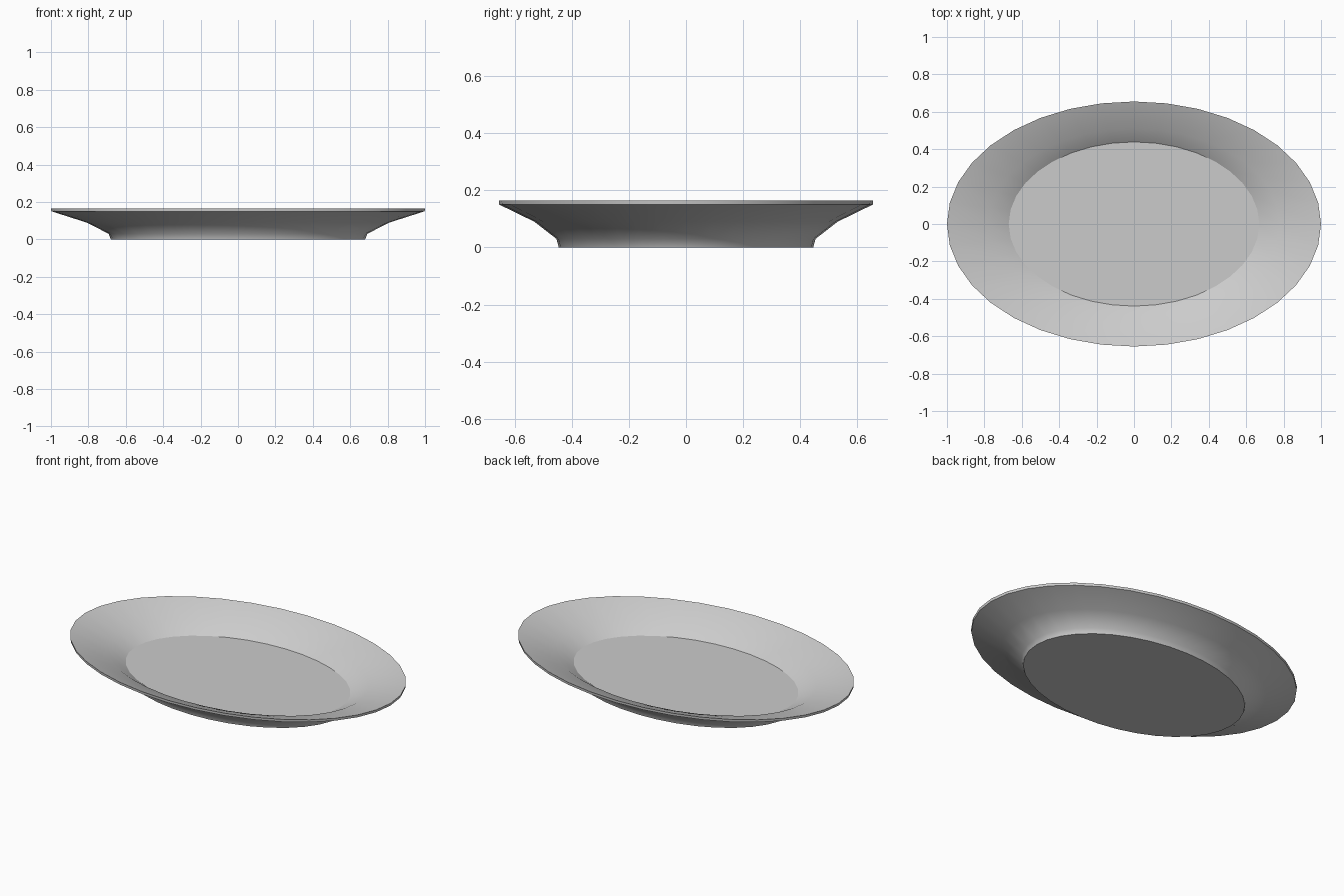
import bpy, bmesh, math

cube = bpy.data.objects.get("Cube")
if cube:
    bpy.data.objects.remove(cube, do_unlink=True)

SIDES = 36
RATIO = 0.655   # depth / width of the oval

# Cross-section from the underside, round the rim, to the dish floor:
# (half-width, height, sharp edge ring)
PROFILE = [
    (0.68, 0.0, True),
    (0.692, 0.03, False),
    (0.81, 0.09, False),
    (0.998, 0.15, True),
    (1.0, 0.165, True),
    (0.778, 0.107, False),
    (0.67, 0.052, True),
]

# Plain glaze
glaze = bpy.data.materials.new("light_grey_glaze")
glaze.use_nodes = True
colour = (0.6, 0.6, 0.6, 1.0)
glaze.diffuse_color = colour
glaze.node_tree.nodes["Principled BSDF"].inputs["Base Color"].default_value = colour

# Oval rings joined into one closed platter
bm = bmesh.new()
rings = []
for r, z, _ in PROFILE:
    ring = []
    for i in range(SIDES):
        a = 2 * math.pi * i / SIDES
        ring.append(bm.verts.new((r * math.cos(a), r * RATIO * math.sin(a), z)))
    rings.append(ring)

for low, high in zip(rings, rings[1:]):
    for i in range(SIDES):
        j = (i + 1) % SIDES
        bm.faces.new((low[i], low[j], high[j], high[i]))

bm.faces.new(rings[0][::-1])   # foot
bm.faces.new(rings[-1])        # dish floor

# Smooth walls with crisp foot, rim and floor edges
for face in bm.faces:
    face.smooth = True
for ring, (_, _, sharp) in zip(rings, PROFILE):
    if sharp:
        for i in range(SIDES):
            bm.edges.get((ring[i], ring[(i + 1) % SIDES])).smooth = False

mesh = bpy.data.meshes.new("oval_platter")
bm.to_mesh(mesh)
bm.free()
mesh.materials.append(glaze)
platter = bpy.data.objects.new("oval_platter", mesh)
bpy.context.collection.objects.link(platter)
